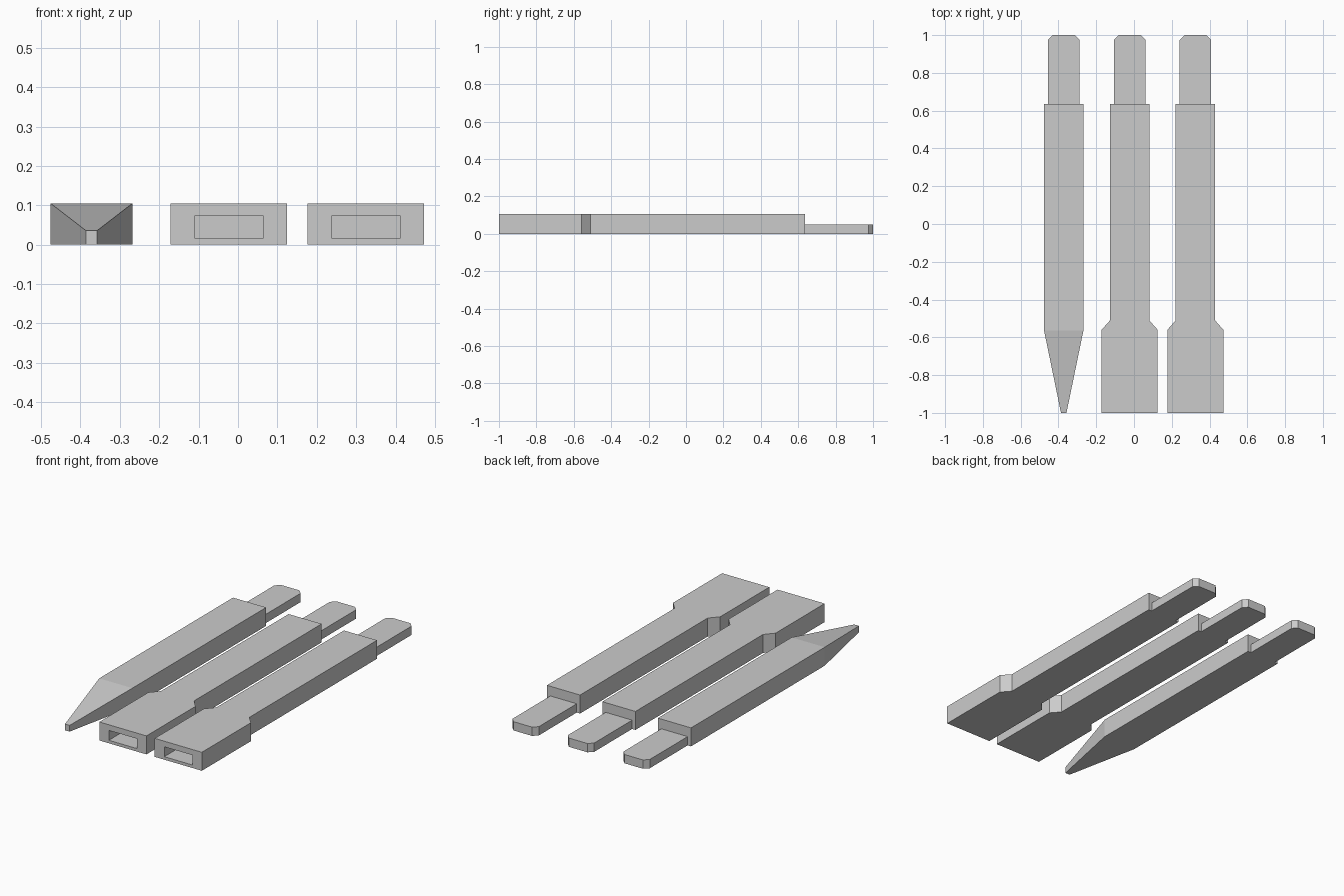
import bpy
import bmesh
from mathutils import Vector

cube = bpy.data.objects.get("Cube")
if cube:
    bpy.data.objects.remove(cube, do_unlink=True)

HEIGHT = 0.105
BODY = 0.104        # half width of the shaft
HEAD = 0.148        # half width of the socket end
TENON = 0.083       # half width of the tongue
TENON_TOP = 0.05
SHOULDER = 0.635
CHAMFER = 0.025
TAPER = -0.565
TIP, TIP_TOP = 0.0145, 0.036

grey = bpy.data.materials.new("plain_grey")
grey.use_nodes = True
colour = (0.6, 0.6, 0.6, 1)
grey.diffuse_color = colour
grey.node_tree.nodes["Principled BSDF"].inputs["Base Color"].default_value = colour


def make_object(name, bm):
    bmesh.ops.recalc_face_normals(bm, faces=bm.faces)
    mesh = bpy.data.meshes.new(name)
    bm.to_mesh(mesh)
    bm.free()
    mesh.materials.append(grey)
    obj = bpy.data.objects.new(name, mesh)
    bpy.context.collection.objects.link(obj)
    return obj


def prism(half_outline):
    """Mirror a half outline of (half width, y) points and extrude it up."""
    outline = half_outline + [(-x, y) for x, y in reversed(half_outline)]
    bm = bmesh.new()
    base = bm.faces.new([bm.verts.new((x, y, 0)) for x, y in outline])
    top = bmesh.ops.extrude_face_region(bm, geom=[base])["geom"]
    bmesh.ops.translate(bm, vec=(0, 0, HEIGHT),
                        verts=[v for v in top if isinstance(v, bmesh.types.BMVert)])
    return bm


def cut(obj, low, high):
    """Remove the box between two corners from the object."""
    low, high = Vector(low), Vector(high)
    bm = bmesh.new()
    bmesh.ops.create_cube(bm, size=1)
    bmesh.ops.scale(bm, vec=high - low, verts=bm.verts)
    bmesh.ops.translate(bm, vec=(low + high) / 2, verts=bm.verts)
    cutter = make_object("cutter", bm)
    cutter.hide_render = True
    mod = obj.modifiers.new("cut", "BOOLEAN")
    mod.operation = "DIFFERENCE"
    mod.solver = "EXACT"
    mod.object = cutter
    bpy.context.view_layer.objects.active = obj
    bpy.ops.object.modifier_apply(modifier=mod.name)
    bpy.data.objects.remove(cutter, do_unlink=True)


def stake(name, x, front_end, pointed=False):
    # Shaft and chamfered tongue in one outline
    bm = prism(front_end + [(BODY, SHOULDER), (TENON, SHOULDER),
                            (TENON, 1 - CHAMFER), (TENON - CHAMFER, 1)])
    if pointed:
        # Crease at the taper, then lower the tip
        bmesh.ops.bisect_plane(bm, geom=bm.verts[:] + bm.edges[:] + bm.faces[:],
                               dist=0.0001, plane_co=(0, TAPER, 0), plane_no=(0, 1, 0))
        for v in bm.verts:
            if v.co.y < -0.99 and v.co.z > 0.05:
                v.co.z = TIP_TOP
    obj = make_object(name, bm)
    # Step down to the tongue
    cut(obj, (-0.2, SHOULDER, TENON_TOP), (0.2, 1.2, 0.2))
    if not pointed:
        # Socket that receives a tongue
        cut(obj, (-0.088, -1.1, 0.017), (0.088, SHOULDER - 1.26, 0.073))
    obj.location.x = x


socket_end = [(HEAD, -1), (HEAD, -0.56), (BODY, -0.51)]
stake("pointed_stake", -0.372, [(TIP, -1), (BODY, TAPER)], pointed=True)
stake("middle_socket_stake", -0.023, socket_end)
stake("left_socket_stake", 0.325, socket_end)
